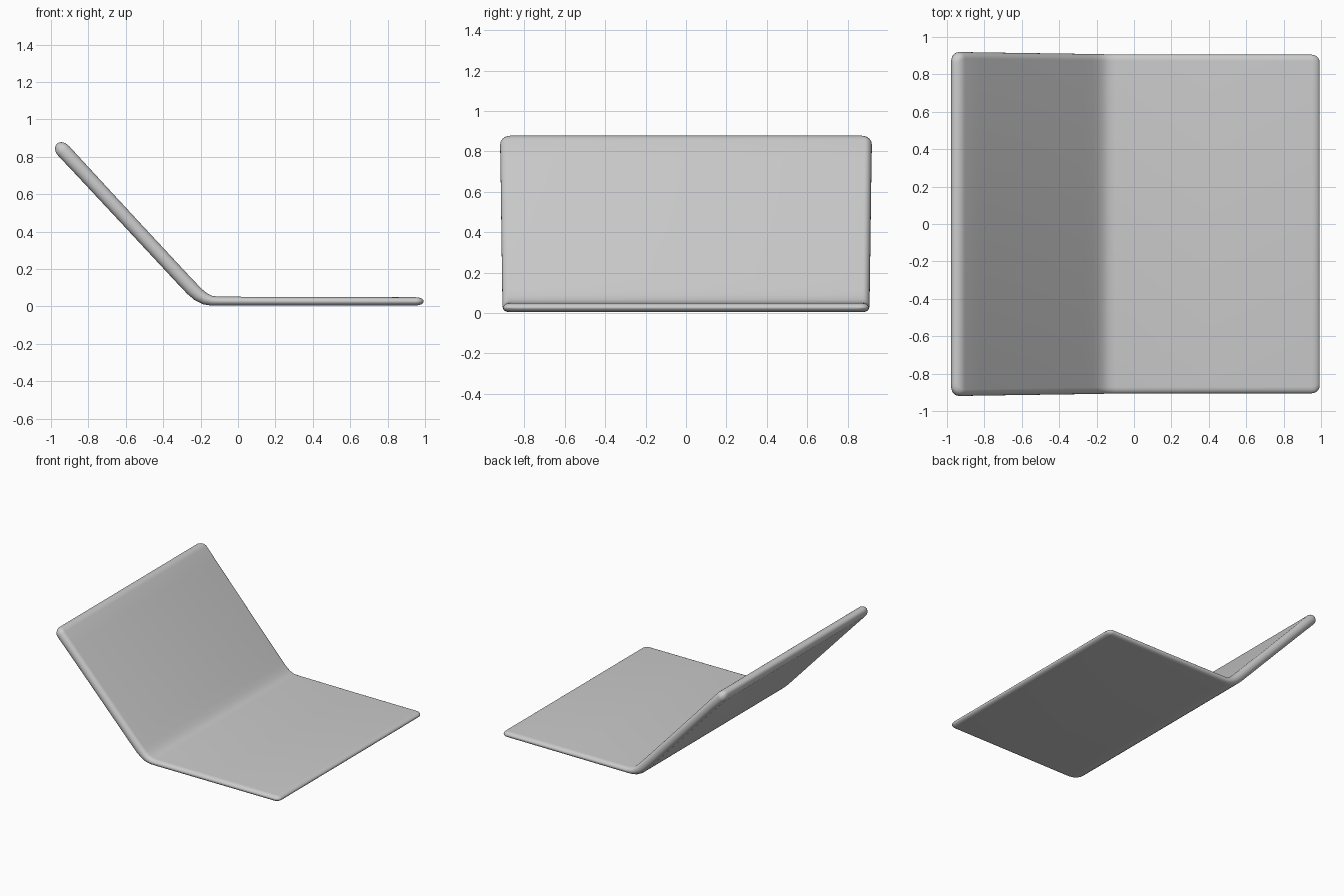
import bpy, bmesh
from math import sin, cos, pi, radians
from mathutils import Vector

if "Cube" in bpy.data.objects:
    bpy.data.objects.remove(bpy.data.objects["Cube"])

# Side profile centre line: x, z, half thickness, half width
path = [
    (0.950, 0.027, 0.022, 0.905), (0.40, 0.027, 0.023, 0.905),
    (-0.10, 0.028, 0.024, 0.907), (-0.140, 0.030, 0.026, 0.907),
    (-0.175, 0.040, 0.031, 0.908), (-0.210, 0.061, 0.035, 0.908),
    (-0.245, 0.093, 0.037, 0.909), (-0.300, 0.151, 0.037, 0.910),
    (-0.578, 0.450, 0.037, 0.914), (-0.850, 0.743, 0.038, 0.918),
    (-0.932, 0.831, 0.039, 0.920),
]


def cap(end, inner, depth, corner):
    """Stations that round off one end of the sheet."""
    p, q = Vector(end[:2]), Vector(inner[:2])
    d = (p - q).normalized()
    out = []
    for deg in (15, 30, 45, 58, 70, 78, 84):
        a = radians(deg)
        c = p + d * depth * sin(a)
        out.append((c.x, c.y, end[2] * cos(a), end[3] - corner * (1 - cos(a))))
    return out


stations = (cap(path[0], path[1], 0.043, 0.043)[::-1] + path
            + cap(path[-1], path[-2], 0.053, 0.055))


def ring(bm, i):
    """Flat section with rounded side edges, square to the path."""
    x, z, t, w = stations[i]
    a, b = stations[max(i - 1, 0)], stations[min(i + 1, len(stations) - 1)]
    tan = Vector((b[0] - a[0], 0, b[1] - a[1])).normalized()
    nor = Vector((tan.z, 0, -tan.x))
    verts = []
    for side in (1, -1):
        for k in range(13):
            ang = -pi / 2 + pi * k / 12
            y = side * (w - 0.035 + 0.035 * cos(ang))
            verts.append(bm.verts.new(Vector((x, y, z)) + nor * side * t * sin(ang)))
    return verts


# Bent sheet: seat and backrest in one piece
bm = bmesh.new()
rings = [ring(bm, i) for i in range(len(stations))]
for r, s in zip(rings, rings[1:]):
    for j in range(len(r)):
        k = (j + 1) % len(r)
        bm.faces.new((r[j], r[k], s[k], s[j]))
bm.faces.new(rings[0])
bm.faces.new(rings[-1])
bmesh.ops.recalc_face_normals(bm, faces=bm.faces)
mesh = bpy.data.meshes.new("bent_seat_sheet")
bm.to_mesh(mesh)
bm.free()
sheet = bpy.data.objects.new("bent_seat_sheet", mesh)
bpy.context.collection.objects.link(sheet)
bpy.context.view_layer.objects.active = sheet
sheet.select_set(True)
bpy.ops.object.shade_smooth_by_angle(angle=radians(50))
